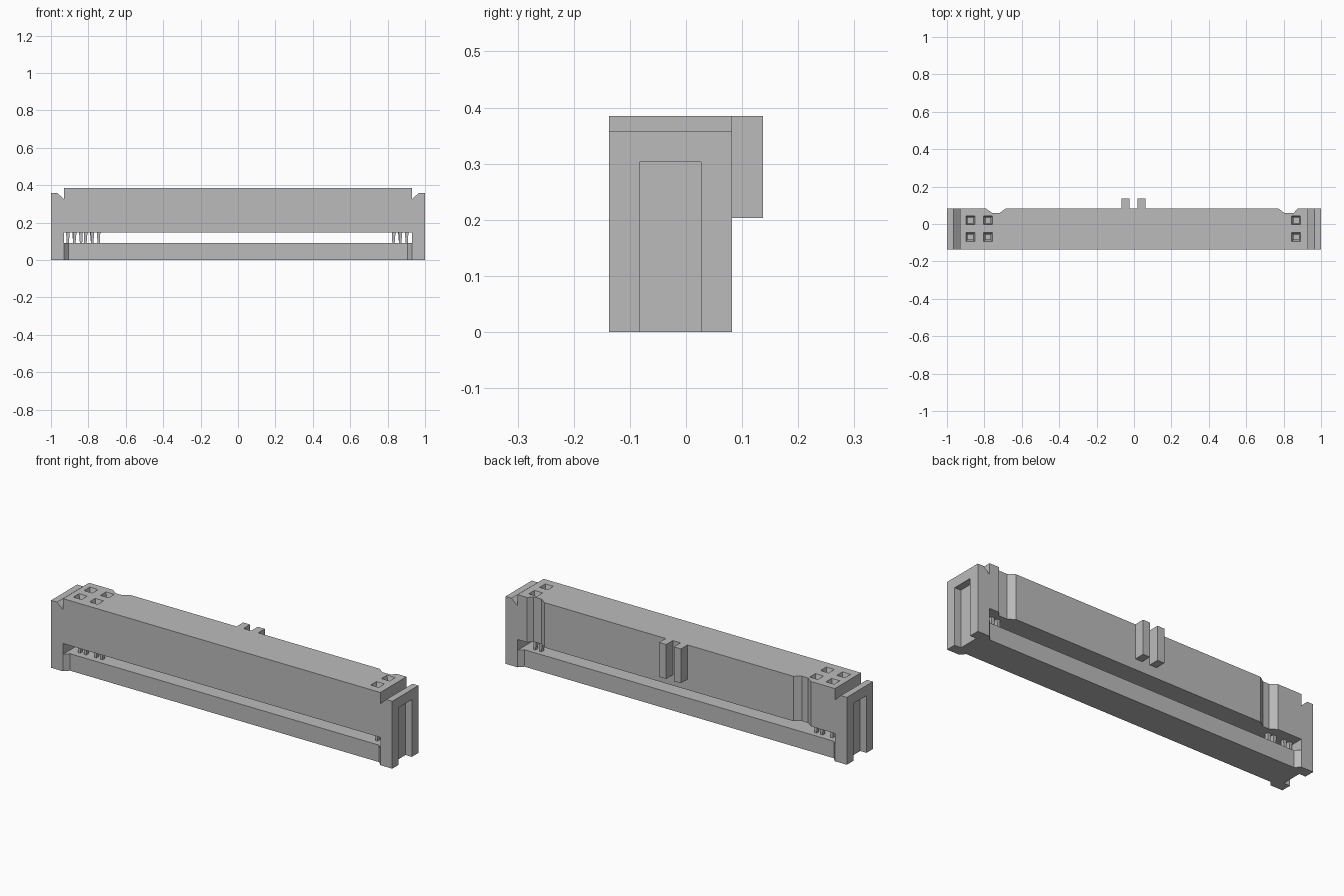
import bpy
import bmesh

if "Cube" in bpy.data.objects:
    bpy.data.objects.remove(bpy.data.objects["Cube"], do_unlink=True)

GREY = (0.5, 0.5, 0.5, 1)
mat = bpy.data.materials.new("moulded_grey")
mat.use_nodes = True
mat.diffuse_color = GREY
mat.node_tree.nodes["Principled BSDF"].inputs["Base Color"].default_value = GREY

FRONT, BACK, TOP = -0.137, 0.082, 0.385
INNER, FLOOR = 0.93, 0.147


def finish(name, bm):
    bmesh.ops.recalc_face_normals(bm, faces=bm.faces)
    mesh = bpy.data.meshes.new(name)
    bm.to_mesh(mesh)
    bm.free()
    mesh.materials.append(mat)
    obj = bpy.data.objects.new(name, mesh)
    bpy.context.collection.objects.link(obj)
    return obj


def prism(name, profile, axis, lo, hi):
    """Extrude a flat profile along y (profile in xz) or z (profile in xy)."""
    bm = bmesh.new()
    place = (lambda a, b, t: (a, t, b)) if axis == "y" else (lambda a, b, t: (a, b, t))
    rings = [[bm.verts.new(place(a, b, t)) for a, b in profile] for t in (lo, hi)]
    for ring in rings:
        bm.faces.new(ring)
    for i in range(len(profile)):
        j = (i + 1) % len(profile)
        bm.faces.new((rings[0][i], rings[0][j], rings[1][j], rings[1][i]))
    return finish(name, bm)


def box(name, x0, x1, y0, y1, z0, z1):
    return prism(name, [(x0, y0), (x1, y0), (x1, y1), (x0, y1)], "z", z0, z1)


def square_loft(name, x, y, levels):
    """Stack of squares, each level given as (height, half size)."""
    bm = bmesh.new()
    rings = [[bm.verts.new((x + sx * h, y + sy * h, z))
              for sx, sy in ((-1, -1), (1, -1), (1, 1), (-1, 1))] for z, h in levels]
    bm.faces.new(rings[0])
    bm.faces.new(rings[-1])
    for low, high in zip(rings, rings[1:]):
        for i in range(4):
            j = (i + 1) % 4
            bm.faces.new((low[i], low[j], high[j], high[i]))
    return finish(name, bm)


def cut(target, cutter):
    mod = target.modifiers.new(cutter.name, "BOOLEAN")
    mod.operation = "DIFFERENCE"
    mod.solver = "EXACT"
    mod.object = cutter
    cutter.hide_render = True
    cutter.hide_viewport = True
    cutter.display_type = "WIRE"


# Upper housing with two bevelled grooves in its back
G = 0.058
housing = prism("upper_housing", [
    (-INNER, FRONT), (INNER, FRONT), (INNER, BACK),
    (0.874, BACK), (0.853, G), (0.805, G), (0.773, BACK),
    (-0.687, BACK), (-0.72, G), (-0.757, G), (-0.79, BACK),
    (-INNER, BACK)], "z", FLOOR, TOP)

# Contact holes with funnel mouths, and forked contacts below them
for column, x in enumerate((-0.875, -0.78, 0.867)):
    for row, y, shift in (("front", -0.07, 0.018), ("back", 0.02, -0.018)):
        hole = square_loft(f"{row}_hole_cutter_{column}", x, y,
                           [(0.17, 0.014), (0.35, 0.014), (TOP, 0.024), (TOP + 0.02, 0.024)])
        cut(housing, hole)
        for side in (-1, 1):
            c = x + shift + side * 0.016
            prism(f"{row}_contact_tine_{column}",
                  [(c - 0.01, 0.155), (c + 0.01, 0.155),
                   (c + side * 0.002 + 0.006, 0.088), (c + side * 0.002 - 0.006, 0.088)],
                  "y", y - 0.01, y + 0.01)

# End walls with a sloped notch on top and an open guide slot outside
for side, label in ((-1, "right"), (1, "left")):
    profile = [(1, 0), (1, 0.357), (0.965, 0.357), (INNER, 0.325), (INNER, 0)]
    wall = prism(f"{label}_end_wall", [(side * a, b) for a, b in profile], "y", FRONT, BACK)
    xs = sorted((side * 0.963, side * 1.1))
    cut(wall, box(f"{label}_slot_cutter", *xs, -0.083, 0.027, -0.1, 0.303))

# Lower rail, flaring out to meet the end walls
D, FLARE = 0.025, 0.906
prism("lower_rail", [
    (-INNER, FRONT), (-FLARE, FRONT + D), (FLARE, FRONT + D), (INNER, FRONT),
    (INNER, BACK), (FLARE, BACK - D), (-FLARE, BACK - D), (-INNER, BACK)], "z", 0, 0.09)

# Pair of polarising keys on the back
for label, x0 in (("right", -0.066), ("left", 0.02)):
    box(f"{label}_key", x0, x0 + 0.041, BACK, 0.137, 0.203, TOP)
